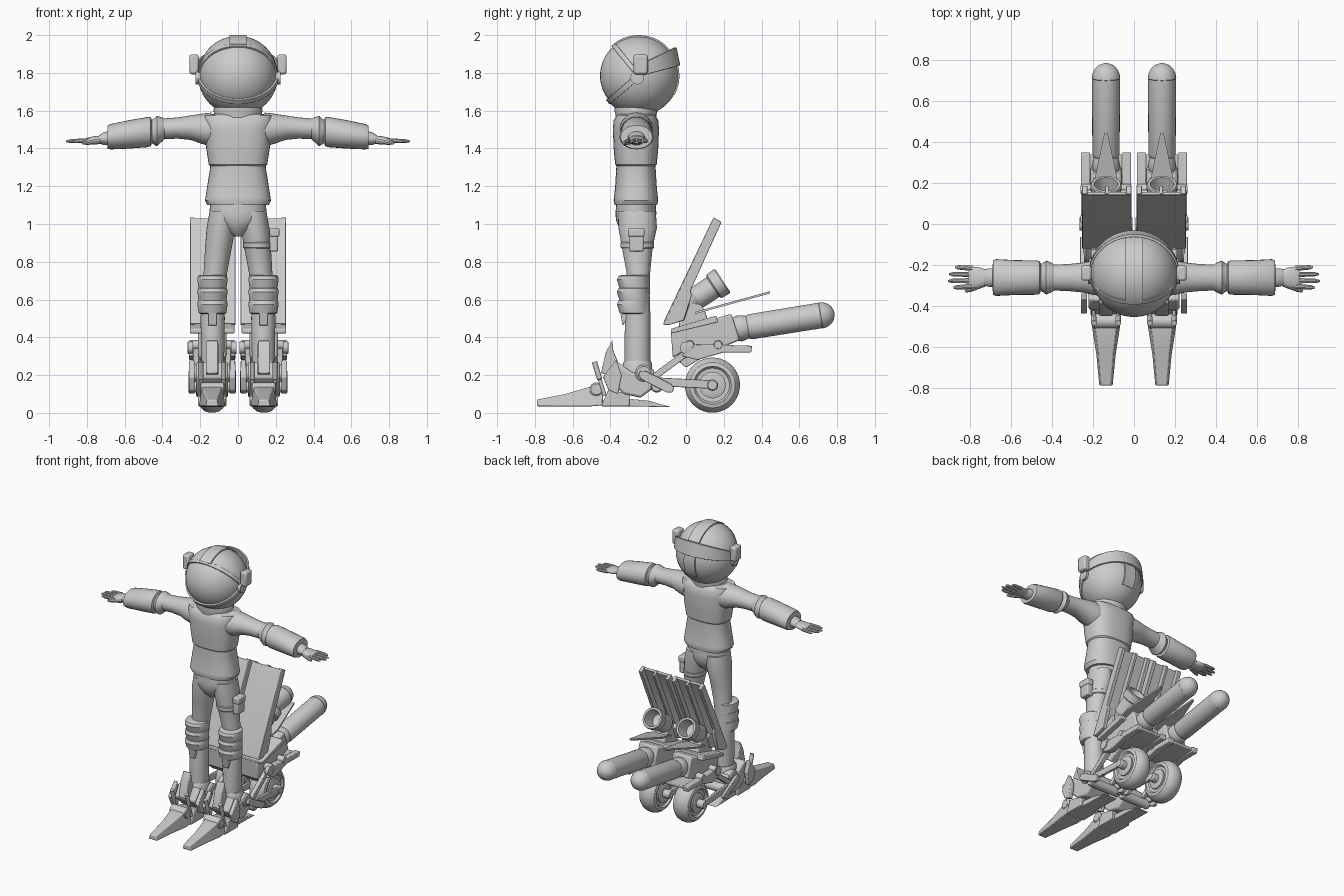
import bpy, bmesh, math
from mathutils import Vector

def finish(name, bm, bevel=0):
    bmesh.ops.recalc_face_normals(bm, faces=bm.faces[:])
    me = bpy.data.meshes.new(name)
    bm.to_mesh(me)
    bm.free()
    ob = bpy.data.objects.new(name, me)
    bpy.context.collection.objects.link(ob)
    if bevel:
        m = ob.modifiers.new("bevel", "BEVEL")
        m.width, m.segments, m.limit_method = bevel, 2, "ANGLE"
    return ob

def skin(name, rings, bevel=0):
    """Bridge closed point rings and cap both ends."""
    bm = bmesh.new()
    rows = [[bm.verts.new(p) for p in r] for r in rings]
    for a, b in zip(rows, rows[1:]):
        for i in range(len(a)):
            j = (i + 1) % len(a)
            bm.faces.new((a[i], a[j], b[j], b[i]))
    bm.faces.new(rows[0])
    bm.faces.new(rows[-1])
    return finish(name, bm, bevel)

def prism(name, pts, x, w, bevel=0.005):
    """Side profile of (y, z) points extruded along x."""
    return skin(name, [[(x + d * w / 2, y, z) for y, z in pts] for d in (-1, 1)], bevel)

def box(name, x, y, z, w, d, h, bevel=0.008):
    return prism(name, [(y - d/2, z - h/2), (y + d/2, z - h/2), (y + d/2, z + h/2), (y - d/2, z + h/2)], x, w, bevel)

def column(name, rings, n=32, power=1.0):
    """Upright loft of (x, y, z, rx, ry) ellipses; power < 1 squares them off."""
    def f(v):
        return math.copysign(abs(v) ** power, v)
    ang = [2 * math.pi * i / n for i in range(n)]
    return skin(name, [[(x + rx * f(math.cos(t)), y + ry * f(math.sin(t)), z) for t in ang]
                       for x, y, z, rx, ry in rings])

def limb(name, s, rings, n=28):
    """Sideways loft of (x, z, ry, rz) ellipses for the arms."""
    ang = [2 * math.pi * i / n for i in range(n)]
    return skin(name, [[(s * x, -.262 + ry * math.cos(t), z + rz * math.sin(t)) for t in ang]
                       for x, z, ry, rz in rings])

def tube(name, a, b, prof, n=28):
    """Turned part: (fraction along a-b, radius) profile."""
    a, b = Vector(a), Vector(b)
    q = (b - a).to_track_quat("Z", "Y")
    return skin(name, [[a.lerp(b, t) + q @ Vector((r * math.cos(2 * math.pi * i / n), r * math.sin(2 * math.pi * i / n), 0))
                        for i in range(n)] for t, r in prof])

def axle(name, x, y, z, r, w):
    return tube(name, (x - w/2, y, z), (x + w/2, y, z), [(0, r * .8), (.04, r), (.96, r), (1, r * .8)])

def strip(name, a, b, t, x, w):
    """Flat bar between two (y, z) points."""
    a, b = Vector(a), Vector(b)
    d = (b - a).normalized() * t / 2
    n = Vector((-d.y, d.x))
    return prism(name, [a - d + n * .5, a + n, b + n, b + d + n * .5, b + d - n * .5, b - n, a - n, a - d - n * .5], x, w, .003)

# ---- helmet ----
H = Vector((0, -.25, 1.785))
up, low = Vector((0, -.135, .165)).normalized(), Vector((0, -.17, -.145)).normalized()
bm = bmesh.new()
bmesh.ops.create_uvsphere(bm, u_segments=48, v_segments=32, radius=.205)
bmesh.ops.translate(bm, verts=bm.verts[:], vec=H)
finish("visor", bm)
bm = bmesh.new()
bmesh.ops.create_uvsphere(bm, u_segments=48, v_segments=32, radius=.204)
n_up, n_low = Vector((0, up.z, -up.y)), Vector((0, -low.z, low.y))
for n in (n_up, n_low):
    bmesh.ops.bisect_plane(bm, geom=bm.verts[:] + bm.edges[:] + bm.faces[:], plane_co=(0, 0, 0), plane_no=n)
front = [f for f in bm.faces if f.calc_center_median().dot(n_up) < 0 and f.calc_center_median().dot(n_low) < 0]
bmesh.ops.delete(bm, geom=front, context="FACES")
bmesh.ops.translate(bm, verts=bm.verts[:], vec=H)
shell = finish("helmet_shell", bm)
m = shell.modifiers.new("thickness", "SOLIDIFY")
m.thickness, m.offset = .007, 1

def rim(name, side, top, r0, r1, w, a0=0.0, a1=math.pi, n=32):
    """Raised band following a great circle of the helmet."""
    nrm = side.cross(top) * w / 2
    rings = []
    for i in range(n + 1):
        t = a0 + (a1 - a0) * i / n
        d = side * math.cos(t) + top * math.sin(t)
        rings.append([H + d * r0 - nrm, H + d * r1 - nrm, H + d * r1 + nrm, H + d * r0 + nrm])
    return skin(name, rings, .002)

X, Y, Z = Vector((1, 0, 0)), Vector((0, 1, 0)), Vector((0, 0, 1))
rim("visor_upper_rim", X, up, .2, .214, .025)
rim("visor_jaw_rim", X, low, .2, .216, .03)
rim("crown_ridge", Y, Z, .2, .215, .09, -.5, 2.25)
band = []
for i in range(33):
    t = math.pi * i / 32
    c, s = math.cos(t), math.sin(t)
    h = .03 + .018 * s
    z = 1.812 + .075 * s
    band.append([(x * c, -.25 + y * s, zz) for x, y, zz in
                 ((.212, .185, z + h), (.224, .2, z + h), (.224, .22, z - h), (.212, .205, z - h))])
skin("rear_band", band, .002)
for s in (-1, 1):
    box("ear_pod", s * .233, -.24, 1.845, .05, .075, .105, .012)
    axle("ear_disc", s * .21, -.258, 1.775, .036, .03)

# ---- torso ----
yc = -.265
column("neck_collar", [(0, yc, 1.54, .13, .11), (0, yc, 1.58, .125, .108), (0, yc, 1.6, .13, .115), (0, yc, 1.63, .12, .11)])
column("waist_jacket", [(0, yc, 1.1, .162, .112), (0, yc, 1.125, .175, .118), (0, yc, 1.14, .172, .116), (0, yc, 1.2, .163, .11),
                        (0, yc, 1.3, .147, .104), (0, yc, 1.36, .155, .106)], 40, .8)
column("chest_plate", [(0, yc, 1.305, .145, .1), (0, yc, 1.315, .155, .11), (0, yc, 1.4, .168, .118), (0, yc, 1.5, .175, .122),
                       (0, yc, 1.55, .188, .118), (0, yc, 1.575, .185, .1), (0, yc, 1.582, .13, .09)], 40, .75)
column("pelvis", [(0, yc, 1.12, .145, .103), (0, yc, 1.06, .152, .108), (0, yc, 1.02, .14, .106), (0, yc, .97, .08, .085), (0, yc, .935, .02, .05)])

for s in (-1, 1):
    # ---- arms ----
    limb("upper_arm", s, [(.14, 1.5, .09, .09), (.2, 1.505, .085, .078), (.25, 1.51, .073, .065), (.32, 1.508, .066, .056), (.43, 1.502, .062, .054)])
    limb("elbow_cuff", s, [(.39, 1.503, .063, .055), (.405, 1.5, .073, .066), (.43, 1.492, .083, .08), (.44, 1.49, .075, .072), (.455, 1.49, .066, .062), (.47, 1.488, .066, .062)])
    limb("forearm_sleeve", s, [(.455, 1.49, .065, .06), (.462, 1.488, .08, .076), (.475, 1.487, .084, .08), (.58, 1.474, .085, .075), (.675, 1.462, .09, .067), (.69, 1.46, .084, .062), (.692, 1.46, .05, .04)])
    limb("wrist", s, [(.68, 1.455, .045, .038), (.71, 1.452, .045, .034), (.735, 1.448, .04, .022)])
    limb("palm", s, [(.72, 1.447, .036, .02), (.75, 1.445, .048, .022), (.79, 1.442, .054, .017), (.81, 1.44, .05, .012)])
    for k, (y, end) in enumerate([(-.217, .875), (-.247, .905), (-.277, .91), (-.305, .885)]):
        tube("finger", (s * .79, y, 1.442), (s * end, y + (k - 1.5) * -.004, 1.438), [(0, .013), (.8, .011), (1, .005)], 10)
    tube("thumb", (s * .735, -.29, 1.44), (s * .825, -.33, 1.428), [(0, .018), (.75, .013), (1, .006)], 10)

    # ---- legs ----
    column("leg", [(s * x, y, z, rx, ry) for x, y, z, rx, ry in (
        (.08, -.26, 1.07, .07, .1), (.09, -.256, .98, .076, .102), (.103, -.258, .88, .071, .082), (.12, -.252, .74, .062, .062),
        (.132, -.252, .62, .06, .06), (.134, -.256, .5, .064, .068), (.134, -.257, .24, .06, .068))])
    for z in (.56, .625, .69):
        column("knee_pad", [(s * .135, -.27 - d, z + h, r, r + .004) for h, r, d in
                            ((-.036, .066, 0), (-.03, .074, .004), (.015, .08, .012), (.034, .077, .006), (.04, .066, 0))])
    prism("shin_point", [(-.335, .46), (-.35, .54), (-.28, .56), (-.3, .52)], s * .135, .05)

    # ---- skate boot ----
    c = s * .137
    toe = [(-.79, .034, .035, .07), (-.64, .048, .035, .1), (-.5, .07, .035, .14), (-.44, .07, .04, .14)]
    skin("toe", [[(c - w, y, a), (c + w, y, a), (c + w * .75, y, b), (c - w * .75, y, b)] for y, w, a, b in toe], .006)
    axle("toe_joint", c, -.475, .125, .036, .13)
    prism("instep_fin", [(-.45, .21), (-.425, .32), (-.39, .385), (-.385, .33), (-.36, .27), (-.36, .19)], c, .065)
    prism("boot_shell", [(-.425, .19), (-.37, .275), (-.28, .21), (-.17, .235), (-.16, .14), (-.24, .08), (-.33, .1)], c, .17, .012)
    prism("mid_sole", [(-.45, .035), (-.41, .125), (-.3, .1), (-.3, .035)], c, .15)
    prism("heel_plate", [(-.31, .035), (-.31, .075), (-.2, .065), (-.075, .03)], c, .11)
    column("ankle_collar", [(c, -.257, .18, .07, .075), (c, -.257, .26, .074, .078), (c, -.257, .275, .066, .07)])
    axle("ankle_joint", c, -.225, .21, .045, .2)
    axle("heel_joint", c, -.155, .14, .032, .23)
    for d in (-1, 1):
        x = c + d * .06
        tube("toe_piston", (x, -.485, .27), (x, -.43, .09), [(0, .014), (.5, .014), (.52, .01), (1, .01)], 12)
        prism("side_guard", [(-.44, .19), (-.37, .28), (-.34, .2), (-.36, .1), (-.41, .12)], c + d * .108, .03)
        strip("wheel_arm", (-.155, .165), (.14, .15), .045, c + d * .1, .02)
        strip("lower_arm", (-.225, .2), (-.09, .13), .05, c + d * .115, .022)
        strip("heel_strut", (-.17, .19), (.02, .33), .035, c + d * .085, .03)
        axle("arm_bolt", c + d * .115, -.0, .345, .032, .03)
        prism("side_rail", [(-.02, .3), (.02, .365), (.35, .355), (.345, .32), (.2, .32), (.06, .28)], c + d * .1, .045)

    # ---- wheel ----
    tube("tyre", (c - .065, .14, .147), (c + .065, .14, .147),
         [(.12, .06), (.1, .09), (0, .1), (.04, .12), (.2, .138), (.4, .146), (.6, .146), (.8, .138), (.96, .12), (1, .1), (.9, .09), (.88, .06)], 40)
    axle("wheel_hub", c, .14, .147, .07, .13)
    axle("wheel_axle", c, .14, .147, .03, .23)
    prism("wheel_fork", [(-.06, .29), (.04, .34), (.1, .3), (.0, .24)], c, .14)

    # ---- thruster pack ----
    prism("engine_housing", [(-.08, .43), (.24, .525), (.285, .385), (.2, .35), (.02, .345), (-.07, .29)], c, .15, .01)
    prism("upper_deck", [(-.08, .42), (-.08, .445), (.16, .515), (.17, .48)], c, .235)
    prism("under_plate", [(.03, .345), (.34, .35), (.34, .33), (.12, .315)], c, .23)
    axle("deck_pin", c, .02, .36, .025, .25)
    axle("deck_pin_rear", c, .17, .36, .025, .25)
    tube("tank_ring", (c, .24, .44), (c, .34, .457), [(0, .05), (.1, .06), (.45, .07), (.8, .062), (1, .055)])
    tube("tank", (c, .315, .452), (c, .787, .528),
         [(0, .05), (.03, .062), (.06, .067), (.84, .068), (.845, .07), (.89, .066), (.94, .055), (.975, .038), (.995, .015), (1, .001)], 32)
    tube("nozzle", (c, .02, .585), (c, .195, .7),
         [(0, .045), (.15, .055), (.2, .062), (.7, .062), (.74, .074), (.97, .076), (1, .072), (1, .058), (.55, .048), (.5, .001)], 32)
    prism("nozzle_mount", [(-.04, .44), (-.03, .56), (.05, .62), (.1, .54), (.12, .48)], c, .09)
    # thin triangular tail fin
    skin("tail_fin", [[(c - w, y, z - .006), (c + w, y, z - .006), (c + w, y, z + .006), (c - w, y, z + .006)]
                      for y, z, w in ((.05, .53, .055), (.17, .563, .066), (.445, .638, .008))])

    # ---- back shield ----
    p = s * .133
    prism("shield_panel", [(-.12, .47), (-.115, .49), (.143, 1.03), (.158, 1.02), (-.06, .55), (-.06, .48)], p, .24, .003)
    prism("shield_foot", [(-.12, .467), (-.09, .54), (0, .6), (.02, .58), (-.01, .49), (-.09, .465)], p, .12)
    for x, w in ((-.108, .026), (0, .018), (.108, .026)):
        prism("shield_rail", [(-.118, .467), (.147, 1.035), (.188, 1.01), (.025, .65), (.03, .62), (-.012, .49), (-.09, .465)], p + x, w, .003)

# ---- thigh pouch on one leg ----
column("thigh_strap", [(.105, -.258, .87, .072, .083), (.104, -.258, .875, .076, .088), (.102, -.258, .9, .077, .09), (.102, -.258, .905, .072, .085)])
box("thigh_pouch", .19, -.263, .915, .045, .078, .12)
box("pouch_flap", .193, -.263, .955, .052, .086, .045)

bpy.ops.object.select_all(action="SELECT")
bpy.context.view_layer.objects.active = shell
bpy.ops.object.shade_smooth_by_angle(angle=math.radians(32))
